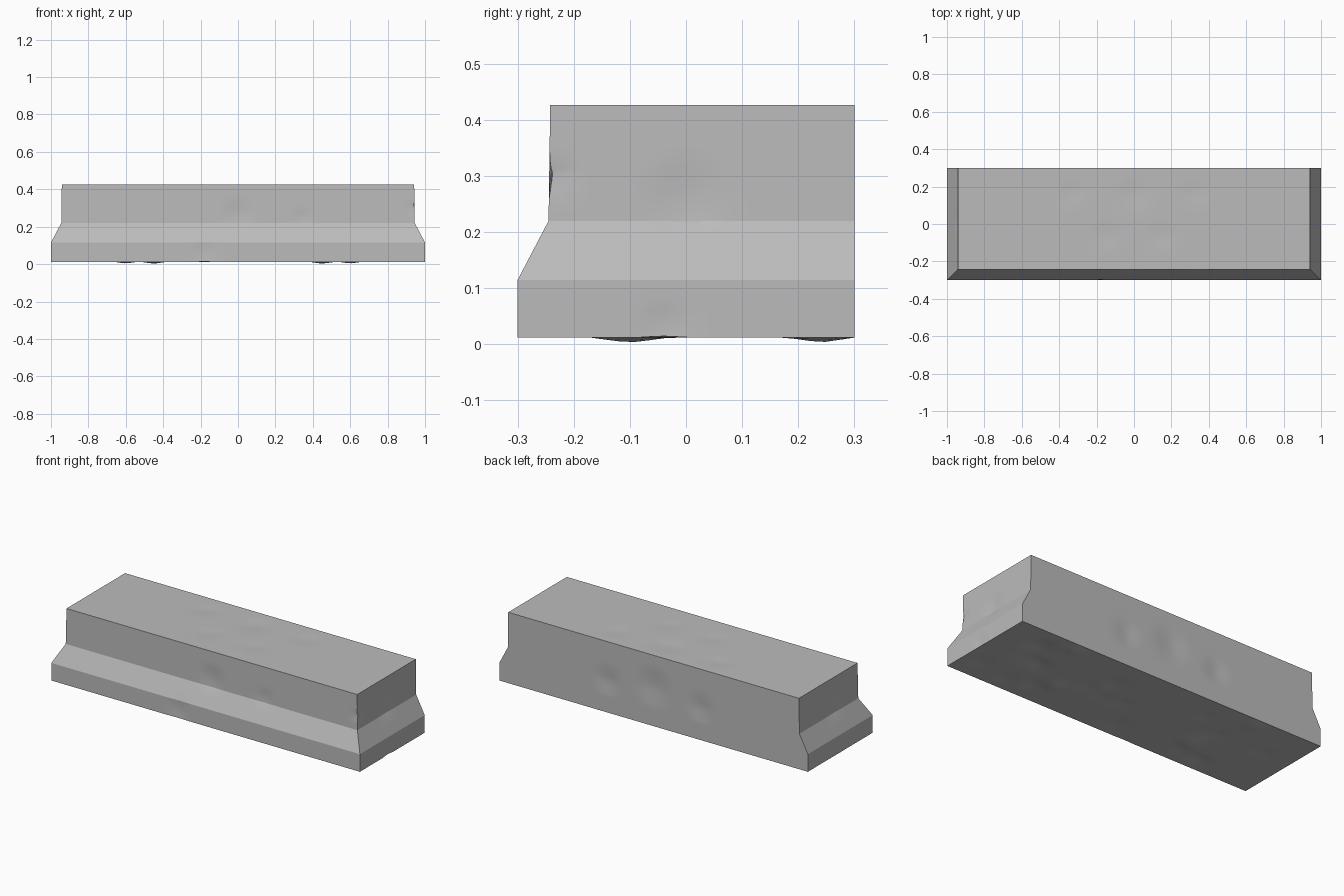
import bpy, bmesh, math, random
from mathutils import Vector

random.seed(4)
if "Cube" in bpy.data.objects:
    bpy.data.objects.remove(bpy.data.objects["Cube"], do_unlink=True)

# Stone colour
stone = bpy.data.materials.new("grey stone")
stone.use_nodes = True
grey = (0.5, 0.5, 0.5, 1)
stone.diffuse_color = grey
stone.node_tree.nodes["Principled BSDF"].inputs["Base Color"].default_value = grey

# Stepped block: flat back, sloping ledge on the front and both ends
BACK, BOTTOM = 0.3, 0.012
levels = [(BOTTOM, 0), (0.115, 0), (0.22, 0.055), (0.427, 0.058)]
bm = bmesh.new()
rings = []
for z, inset in levels:
    x, front = 1 - inset, inset - 0.3
    rings.append([bm.verts.new((px, py, z)) for px, py in
                  ((-x, front), (x, front), (x, BACK), (-x, BACK))])
for low, high in zip(rings, rings[1:]):
    for i in range(4):
        j = (i + 1) % 4
        bm.faces.new((low[i], low[j], high[j], high[i]))
bm.faces.new(rings[-1])
bm.faces.new(rings[0][::-1])

# Worn rounded edges
sharp = [e for e in bm.edges if e.calc_face_angle() > math.radians(40)]
bmesh.ops.bevel(bm, geom=sharp, offset=0.011, segments=4, profile=0.5, affect='EDGES')


# Slice the block into a fine grid so that it can be chipped
def slice_axis(axis, start, stop, count):
    normal = Vector((0, 0, 0))
    normal[axis] = 1
    for k in range(1, count):
        point = normal * (start + (stop - start) * k / count)
        bmesh.ops.bisect_plane(bm, geom=bm.verts[:] + bm.edges[:] + bm.faces[:],
                               plane_co=point, plane_no=normal, dist=1e-5)


slice_axis(0, -1, 1, 71)
slice_axis(1, -0.3, 0.3, 23)
slice_axis(2, BOTTOM, 0.427, 17)
bm.normal_update()

# Chips: centre, radius, depth (negative depth bulges outward)
chips = [((0, -0.245, 0.27), 0.09, 0.007), ((0.34, -0.245, 0.25), 0.06, 0.005),
         ((-0.18, -0.3, 0.07), 0.08, 0.005), ((0.94, 0, 0.26), 0.08, 0.006),
         ((0.94, -0.24, 0.3), 0.035, 0.008), ((1, -0.04, 0.03), 0.05, 0.006),
         ((-0.94, 0, 0.26), 0.08, 0.006), ((0, BACK, 0.24), 0.12, 0.008)]
for side in (-1, 1):
    chips += [((side * 0.3, BACK, 0.2), 0.09, 0.007),
              ((side * 0.33, 0.17, 0.427), 0.08, 0.004),
              ((side * 0.15, -0.06, 0.427), 0.08, 0.004),
              ((side * 0.6, 0.24, BOTTOM), 0.06, -0.009),
              ((side * 0.45, -0.1, BOTTOM), 0.07, -0.01)]
chips.append(((0, 0.16, 0.427), 0.1, 0.005))
chips += [((random.uniform(-0.9, 0.9), random.uniform(-0.25, 0.25), BOTTOM),
           random.uniform(0.05, 0.1), 0.006) for _ in range(20)]

shifts = {}
for v in bm.verts:
    amount = 0
    for centre, radius, depth in chips:
        gap = (v.co - Vector(centre)).length / radius
        if gap < 1:
            amount += depth * (1 - gap)
    shifts[v] = v.normal * max(-0.012, min(0.012, amount))
for v, shift in shifts.items():
    v.co -= shift

mesh = bpy.data.meshes.new("stone_block")
bm.to_mesh(mesh)
bm.free()
mesh.materials.append(stone)
block = bpy.data.objects.new("stone_block", mesh)
bpy.context.collection.objects.link(block)
bpy.context.view_layer.objects.active = block
block.select_set(True)
bpy.ops.object.shade_smooth_by_angle(angle=math.radians(24))
